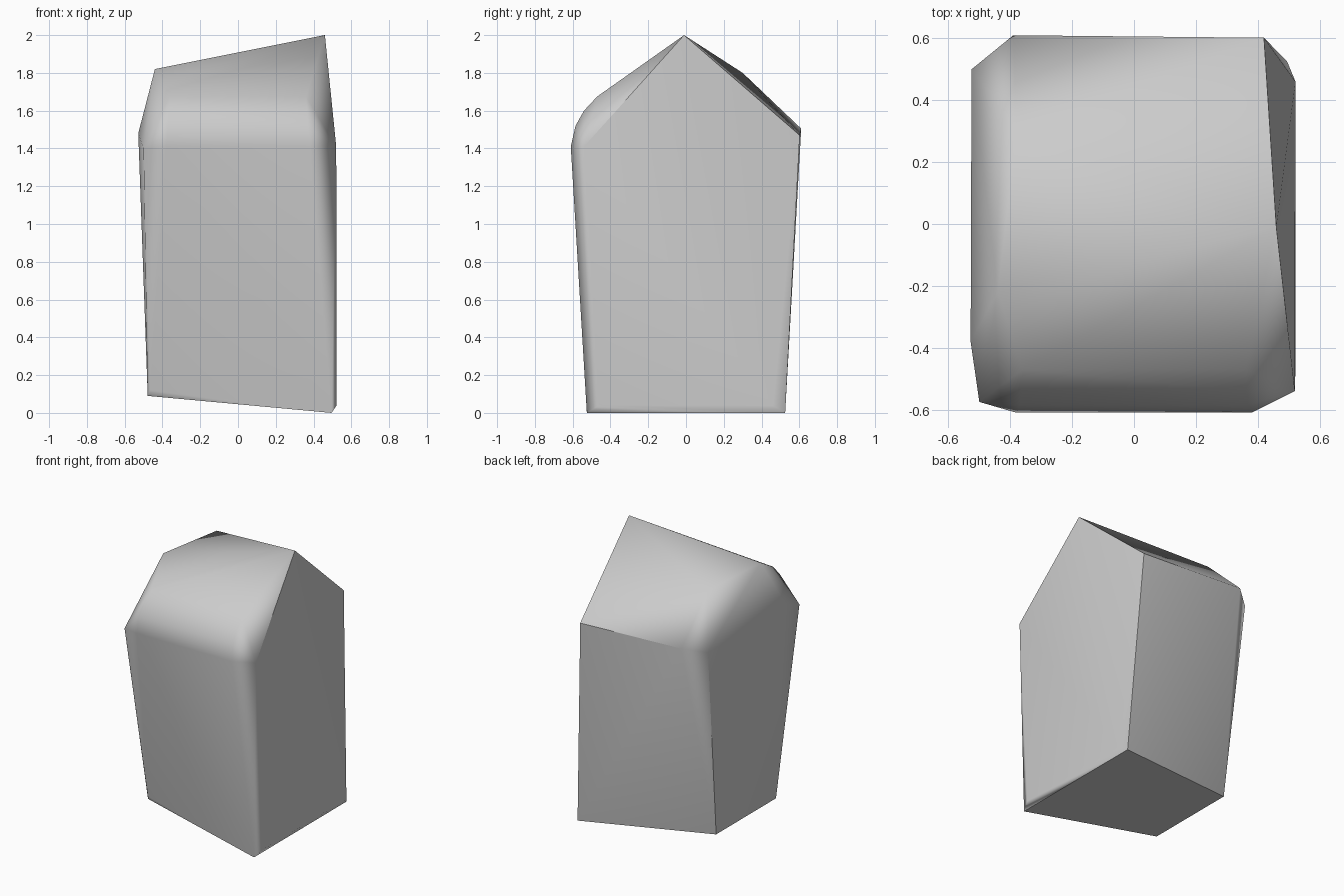
import bpy
import bmesh

cube = bpy.data.objects.get("Cube")
if cube:
    bpy.data.objects.remove(cube, do_unlink=True)

# Plain stone grey
stone = bpy.data.materials.new("stone_grey")
stone.use_nodes = True
grey = (0.6, 0.6, 0.6, 1)
stone.diffuse_color = grey
stone.node_tree.nodes["Principled BSDF"].inputs["Base Color"].default_value = grey

# Slanted roof: peak on one side, two shoulders on the other
corners = [(0.46, -0.01, 2.0), (-0.44, -0.22, 1.82), (-0.38, 0.3, 1.8)]

# Rounded front brow, swept across the width
for half_width, y, z in [(0.36, -0.47, 1.675), (0.365, -0.54, 1.6),
                         (0.37, -0.585, 1.52), (0.38, -0.61, 1.41)]:
    corners += [(-half_width, y, z), (half_width, y, z)]

# Back eaves and the side shoulders
corners += [(-0.39, 0.61, 1.505), (0.42, 0.602, 1.47),
            (-0.525, 0.5, 1.47), (-0.528, -0.38, 1.48), (-0.5, -0.575, 1.4),
            (0.52, -0.54, 1.41)]

# Tilted base with a thin chamfer, narrowing towards the raised end
for side in (-1, 1):
    corners += [(0.495, side * 0.525, 0.0), (0.522, side * 0.46, 0.04),
                (-0.478, side * 0.34, 0.09)]
corners.append((-0.465, -0.36, 0.125))

# Wrap the corners into one faceted solid
bm = bmesh.new()
for corner in corners:
    bm.verts.new(corner)
bmesh.ops.convex_hull(bm, input=bm.verts)
loose = [v for v in bm.verts if not v.link_faces]
bmesh.ops.delete(bm, geom=loose, context="VERTS")
bmesh.ops.recalc_face_normals(bm, faces=bm.faces)
mesh = bpy.data.meshes.new("rock_block")
bm.to_mesh(mesh)
bm.free()

rock = bpy.data.objects.new("rock_block", mesh)
bpy.context.collection.objects.link(rock)
mesh.materials.append(stone)

# Soft shading on the gentle facets, crisp main edges
bpy.context.view_layer.objects.active = rock
rock.select_set(True)
bpy.ops.object.shade_smooth_by_angle(angle=0.85)
weighted = rock.modifiers.new("weighted_normals", "WEIGHTED_NORMAL")
weighted.keep_sharp = True
